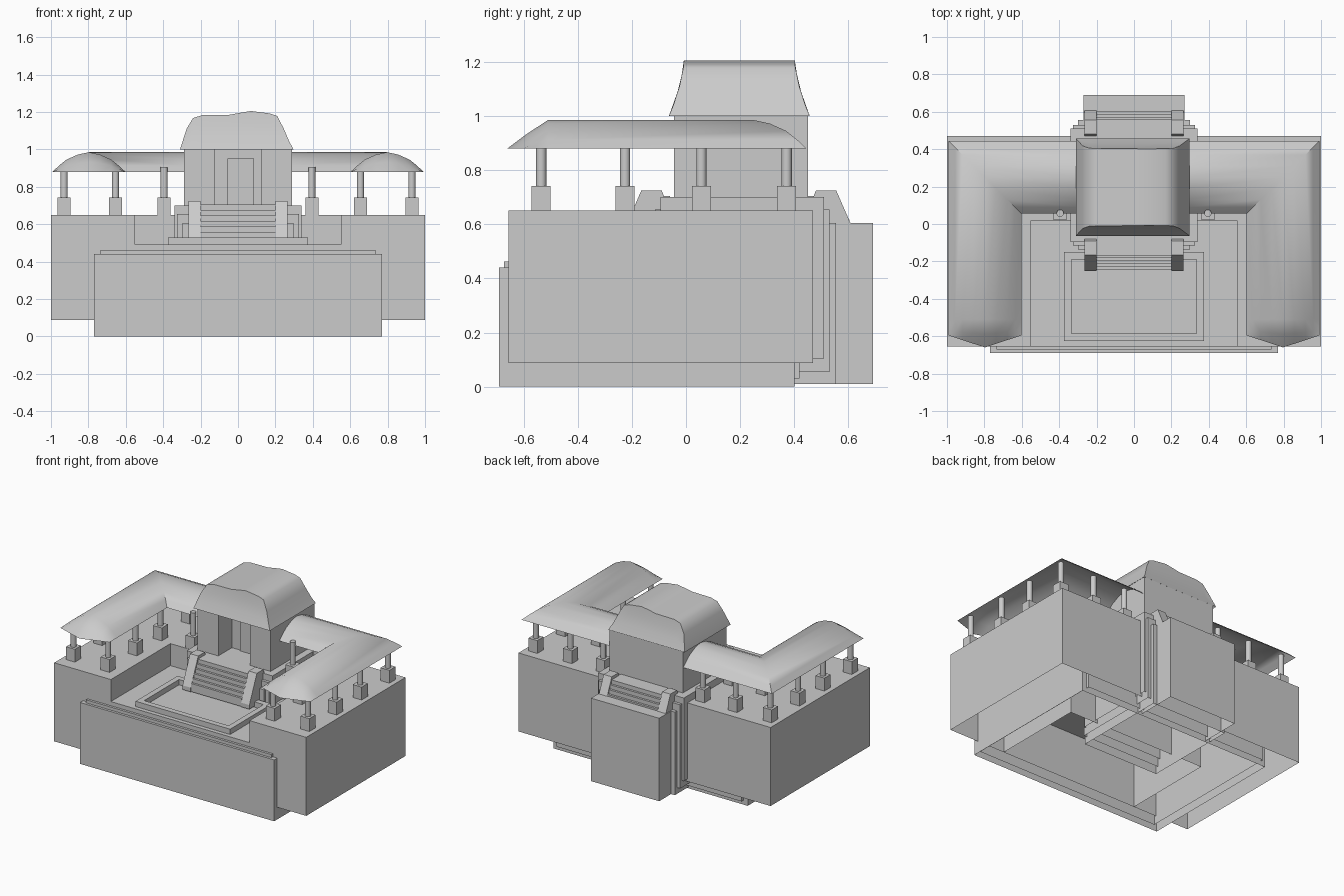
import bpy, bmesh, math

if "Cube" in bpy.data.objects:
    bpy.data.objects.remove(bpy.data.objects["Cube"])


def make(name, verts, faces, smooth=None):
    me = bpy.data.meshes.new(name)
    bm = bmesh.new()
    vs = [bm.verts.new(v) for v in verts]
    for f in faces:
        bm.faces.new([vs[i] for i in f])
    bmesh.ops.remove_doubles(bm, verts=bm.verts[:], dist=1e-4)
    bmesh.ops.recalc_face_normals(bm, faces=bm.faces[:])
    bm.to_mesh(me)
    bm.free()
    ob = bpy.data.objects.new(name, me)
    bpy.context.collection.objects.link(ob)
    if smooth:
        bpy.ops.object.select_all(action='DESELECT')
        ob.select_set(True)
        bpy.context.view_layer.objects.active = ob
        bpy.ops.object.shade_smooth_by_angle(angle=math.radians(smooth))
    return ob


def prism(name, pts, z0, z1):
    """Upright shell over a plan outline, open underneath."""
    n = len(pts)
    verts = [(x, y, z) for z in (z0, z1) for x, y in pts]
    faces = [(i, (i + 1) % n, n + (i + 1) % n, n + i) for i in range(n)]
    return make(name, verts, faces + [tuple(range(n, 2 * n))])


def box(name, x0, x1, y0, y1, z0, z1):
    return prism(name, [(x0, y0), (x1, y0), (x1, y1), (x0, y1)], z0, z1)


def side_profile(name, pts, x0, x1):
    """Solid with a y-z outline, extruded along x."""
    n = len(pts)
    verts = [(x, y, z) for x in (x0, x1) for y, z in pts]
    faces = [(i, (i + 1) % n, n + (i + 1) % n, n + i) for i in range(n)]
    return make(name, verts, faces + [tuple(range(n)), tuple(range(n, 2 * n))])


def sheet(name, rows, smooth):
    """Smooth surface through rows of points, normals facing up."""
    m = len(rows[0])
    faces = [(r * m + i, r * m + i + 1, (r + 1) * m + i + 1, (r + 1) * m + i)
             for r in range(len(rows) - 1) for i in range(m - 1)]
    ob = make(name, [v for row in rows for v in row], faces, smooth)
    if sum(p.normal.z * p.area for p in ob.data.polygons) < 0:
        ob.data.flip_normals()
    return ob


# Front terrace, two thin tiers
box("terrace_lower", -0.77, 0.77, -0.69, 0.40, 0.0, 0.44)
box("terrace_upper", -0.735, 0.735, -0.672, 0.42, 0.03, 0.462)

# U-shaped base and sunken court
prism("base_wings", [(-1, -0.655), (-0.55, -0.655), (-0.55, 0.02), (0.55, 0.02),
                     (0.55, -0.655), (1, -0.655), (1, 0.47), (-1, 0.47)], 0.087, 0.65)
box("court_floor", -0.55, 0.55, -0.655, 0.02, 0.087, 0.492)

# Raised kerb around the court
for i, (x0, x1, y0, y1) in enumerate([(-0.375, 0.375, -0.625, -0.585), (-0.375, 0.375, -0.19, -0.15),
                                      (-0.375, -0.335, -0.585, -0.19), (0.335, 0.375, -0.585, -0.19)]):
    box(f"court_kerb_{i}", x0, x1, y0, y1, 0.49, 0.53)

# Stepped plinth under the hall and rear stair tower
box("plinth_top", -0.34, 0.34, -0.095, 0.51, 0.105, 0.70)
box("plinth_middle", -0.325, 0.325, -0.115, 0.53, 0.055, 0.655)
box("plinth_bottom", -0.30, 0.30, -0.135, 0.555, 0.01, 0.605)
box("rear_tower", -0.27, 0.27, 0.40, 0.69, 0.01, 0.605)

# Stairs with sloping side walls, front and mirrored to the rear
wall = [(-0.06, 0.50), (-0.25, 0.50), (-0.25, 0.53), (-0.165, 0.725), (-0.09, 0.725), (-0.06, 0.65)]
steps = [(-0.06, 0.50)]
for k in range(6):
    y = -0.245 + 0.0155 * k
    steps += [(y, 0.50 if k == 0 else 0.53 + 0.029 * k), (y, 0.53 + 0.029 * (k + 1))]
steps.append((-0.06, 0.704))
for tag, f in (("front", lambda p: p), ("rear", lambda p: (0.39 - p[0], p[1]))):
    for s, x in (("left", -0.265), ("right", 0.20)):
        side_profile(f"{tag}_stair_wall_{s}", [f(p) for p in wall], x, x + 0.065)
    side_profile(f"{tag}_stair_steps", [f(p) for p in steps], -0.20, 0.20)

# Hall with a recessed doorway
prism("hall", [(-0.29, -0.045), (-0.125, -0.045), (-0.125, 0.11), (0.125, 0.11),
               (0.125, -0.045), (0.29, -0.045), (0.29, 0.45), (-0.29, 0.45)], 0.70, 1.005)
box("door", -0.055, 0.085, 0.10, 0.115, 0.70, 0.95)

# Hall roof: crown profile across x, flared eaves front and back
crown = [(-0.31, 1.0), (-0.275, 1.11), (-0.24, 1.168), (-0.19, 1.183), (-0.045, 1.185), (0.02, 1.197),
         (0.07, 1.205), (0.17, 1.192), (0.21, 1.178), (0.245, 1.11), (0.275, 1.04), (0.297, 1.0)]
rows = []
for side, s in [(-1, 0), (-1, .33), (-1, .67), (-1, 1), (1, 1), (1, .67), (1, .33), (1, 0)]:
    row = []
    for x, z in crown:
        h = (z - 1.0) * s
        half = 0.205 + 0.055 * max(0.0, 1 - h / 0.205) ** 1.6
        row.append((x, 0.197 + side * half, 1.0 + h))
    rows.append(row)
sheet("hall_roof", rows, 50)

# L-shaped gallery roofs with pointed front ends, and their columns
arch = [(-0.195, 0.88), (-0.16, 0.913), (-0.12, 0.945), (-0.06, 0.972), (0, 0.985),
        (0.06, 0.972), (0.12, 0.945), (0.16, 0.913), (0.195, 0.88)]
for tag, s in (("left", -1), ("right", 1)):
    cx, cy = 0.797, 0.25
    rows = [[(s * 0.28, cy + d, z) for d, z in arch],
            [(s * (cx + d), cy + d, z) for d, z in arch],
            [(s * (cx + d), -0.51, z) for d, z in arch],
            [(s * (cx + d), -0.59 + 0.1 * abs(d), 0.88 + (z - 0.88) * 0.5) for d, z in arch],
            [(s * (cx + d), -0.66 + 0.33 * abs(d), 0.88) for d, z in arch]]
    sheet(f"gallery_roof_{tag}", rows, 35)

    spots = [(x, y) for x in (0.93, 0.655) for y in (-0.535, -0.225, 0.057, 0.372)]
    spots += [(0.395, 0.057), (0.395, 0.372)]
    for i, (x, y) in enumerate(spots):
        box(f"column_base_{tag}_{i}", s * x - 0.035, s * x + 0.035, y - 0.035, y + 0.035, 0.65, 0.742)
        ring = [(s * x + 0.019 * math.cos(a * math.pi / 8), y + 0.019 * math.sin(a * math.pi / 8))
                for a in range(16)]
        post = prism(f"column_{tag}_{i}", ring, 0.74, 0.905)
        for p in post.data.polygons:
            p.use_smooth = len(p.vertices) == 4
